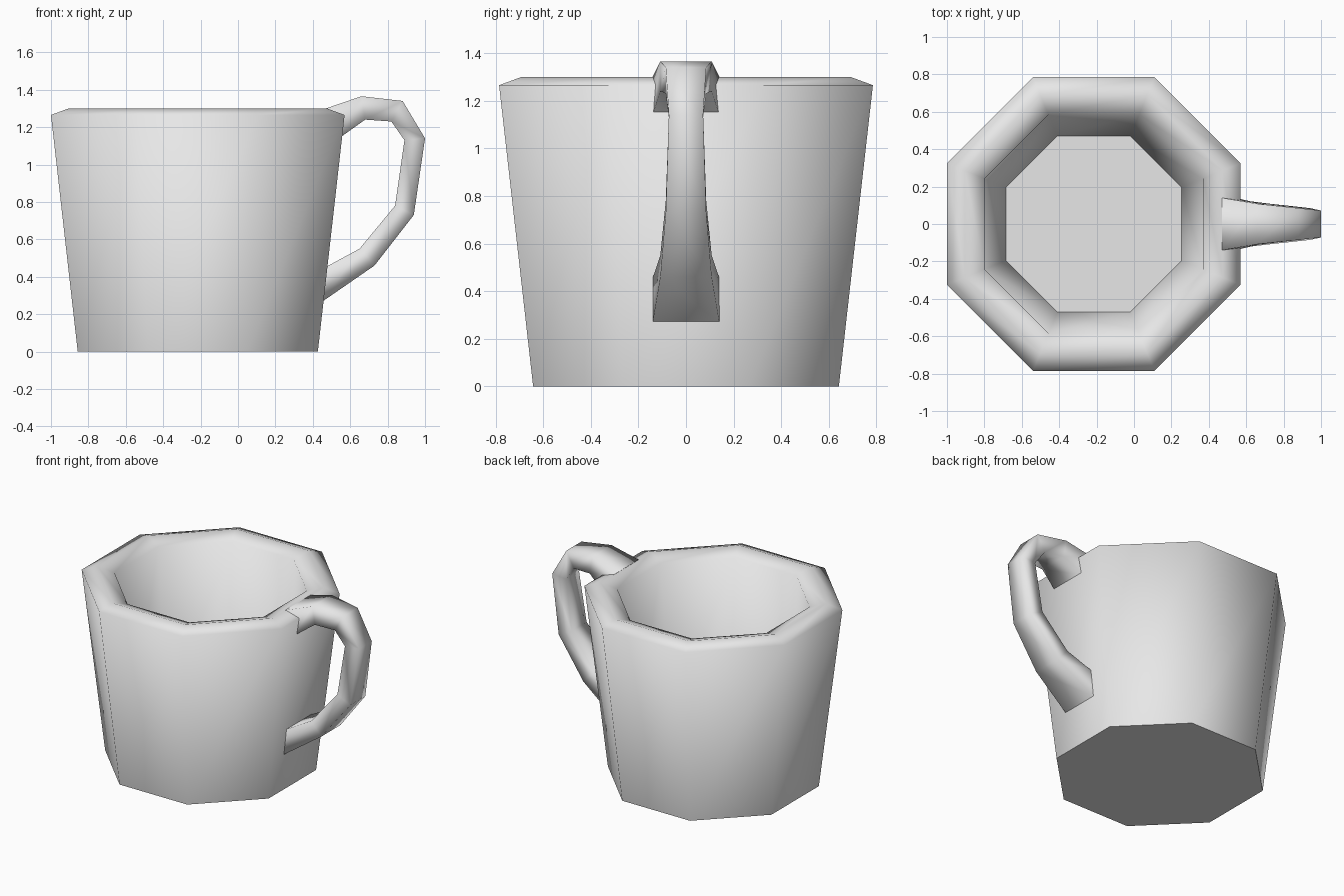
import bpy, bmesh, math

cube = bpy.data.objects.get("Cube")
if cube:
    bpy.data.objects.remove(cube, do_unlink=True)

clay = bpy.data.materials.new("grey_ceramic")
clay.use_nodes = True
GREY = (0.8, 0.8, 0.8, 1)
clay.diffuse_color = GREY
clay.node_tree.nodes["Principled BSDF"].inputs["Base Color"].default_value = GREY


def skin_rings(name, rings):
    """Join successive closed rings of points into a capped solid."""
    bm = bmesh.new()
    loops = [[bm.verts.new(p) for p in ring] for ring in rings]
    n = len(loops[0])
    for a, b in zip(loops, loops[1:]):
        for i in range(n):
            j = (i + 1) % n
            bm.faces.new((a[i], a[j], b[j], b[i]))
    caps = [bm.faces.new(loops[0]), bm.faces.new(loops[-1])]
    bmesh.ops.recalc_face_normals(bm, faces=bm.faces[:])
    for f in bm.faces:
        f.smooth = True
    # flat caps with crisp borders
    for cap in caps:
        cap.smooth = False
        for e in cap.edges:
            e.smooth = False
    mesh = bpy.data.meshes.new(name)
    bm.to_mesh(mesh)
    bm.free()
    mesh.materials.append(clay)
    obj = bpy.data.objects.new(name, mesh)
    bpy.context.collection.objects.link(obj)
    return obj


# Octagonal cup: apothem and height from the base, over the lip, to the inner floor
CENTRE_X = -0.215
cup_profile = [(0.642, 0), (0.785, 1.265), (0.69, 1.3), (0.585, 1.265), (0.47, 0.2)]


def octagon(apothem, z):
    r = apothem / math.cos(math.pi / 8)
    angles = [math.pi / 8 + k * math.pi / 4 for k in range(8)]
    return [(CENTRE_X + r * math.cos(a), r * math.sin(a), z) for a in angles]


skin_rings("cup", [octagon(*p) for p in cup_profile])

# Handle: outer x, z, inner x, z and half width of each section, top to bottom
handle_sections = [
    (0.47, 1.3, 0.54, 1.14, 0.14),
    (0.66, 1.365, 0.68, 1.24, 0.108),
    (0.88, 1.34, 0.82, 1.23, 0.085),
    (1.0, 1.14, 0.89, 1.13, 0.072),
    (0.94, 0.73, 0.84, 0.78, 0.085),
    (0.73, 0.46, 0.65, 0.55, 0.108),
    (0.455, 0.27, 0.475, 0.455, 0.14),
]
skin_rings("handle", [
    [(xo, -w, zo), (xo, w, zo), (xi, w, zi), (xi, -w, zi)]
    for xo, zo, xi, zi, w in handle_sections
])
